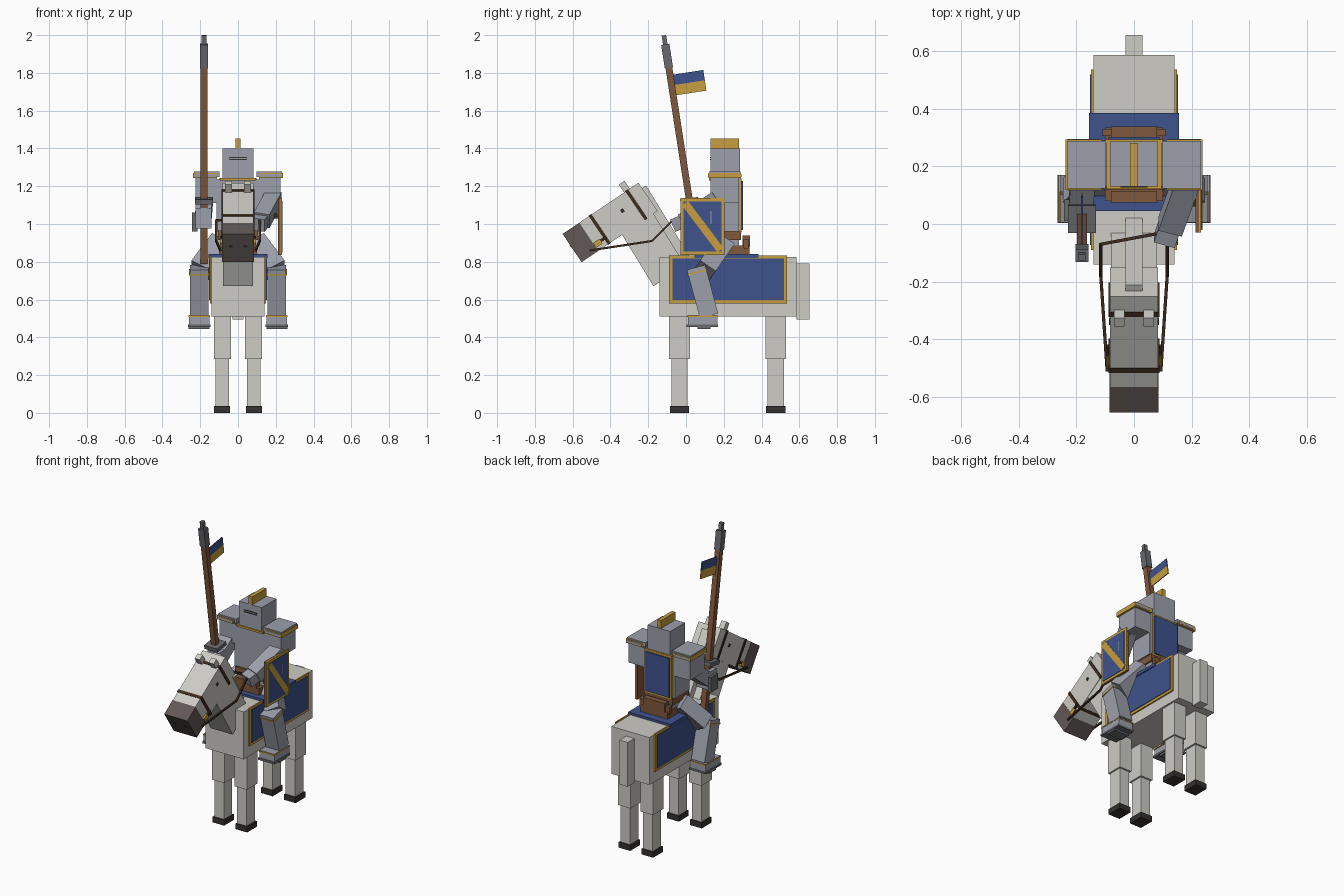
import bpy, bmesh
from math import radians
from mathutils import Matrix, Vector

if "Cube" in bpy.data.objects:
    bpy.data.objects.remove(bpy.data.objects["Cube"])


def material(name, r, g, b):
    m = bpy.data.materials.new(name)
    lin = [(c / 255 / 12.92 if c < 10 else ((c / 255 + 0.055) / 1.055) ** 2.4) for c in (r, g, b)]
    m.diffuse_color = (*lin, 1)
    m.use_nodes = True
    m.node_tree.nodes["Principled BSDF"].inputs["Base Color"].default_value = m.diffuse_color
    return m


COAT = material("pale_coat", 205, 204, 197)
MUZZLE = material("dark_muzzle", 98, 88, 86)
HOOF = material("black_hoof", 52, 50, 48)
STEEL = material("steel", 156, 160, 171)
IRON = material("dark_iron", 104, 106, 110)
WOOD = material("brown_wood", 128, 88, 60)
STRAP = material("strap_leather", 62, 44, 28)
GOLD = material("gold_trim", 200, 158, 62)
BLUE = material("blue_cloth", 62, 82, 140)


def box(name, mat, lo, hi, frame=Matrix()):
    """Box between two corners, given in a local frame."""
    bm = bmesh.new()
    bmesh.ops.create_cube(bm, size=1)
    for v in bm.verts:
        v.co = frame @ Vector([l + (c + 0.5) * (h - l) for c, l, h in zip(v.co, lo, hi)])
    me = bpy.data.meshes.new(name)
    bm.to_mesh(me)
    bm.free()
    me.materials.append(mat)
    ob = bpy.data.objects.new(name, me)
    bpy.context.collection.objects.link(ob)
    return ob


def beam(name, mat, p, q, w, h):
    """Square-section bar from p to q; w is its width across x, h the other width."""
    p, q = Vector(p), Vector(q)
    z = (q - p).normalized()
    x = (Vector((1, 0, 0)) - z * z.x)
    x = x.normalized() if x.length > 0.05 else Vector((0, 1, 0))
    y = z.cross(x)
    rot = Matrix((x, y, z)).transposed().to_4x4()
    return box(name, mat, (-w / 2, -h / 2, 0), (w / 2, h / 2, (q - p).length),
               Matrix.Translation(p) @ rot)


def pair(name, mat, lo, hi, frame=Matrix()):
    """Box on both sides of the x = 0 plane."""
    box("left_" + name, mat, lo, hi, frame)
    box("right_" + name, mat, (-hi[0], lo[1], lo[2]), (-lo[0], hi[1], hi[2]), frame)


def tilt(y, z, deg, x=0):
    return Matrix.Translation((x, y, z)) @ Matrix.Rotation(radians(deg), 4, 'X')


# Horse body, tail and legs
box("horse_body", COAT, (-.14, -.14, .51), (.14, .585, .825))
box("tail", COAT, (-.03, .585, .495), (.03, .655, .79))
for leg, y in (("front", -.035), ("hind", .475)):
    pair(leg + "_upper_leg", COAT, (.037, y - .055, .285), (.128, y + .055, .515))
    pair(leg + "_lower_leg", COAT, (.048, y - .043, .03), (.118, y + .043, .29))
    pair(leg + "_hoof", HOOF, (.042, y - .051, 0), (.127, y + .051, .037))

# Neck and mane
neck = tilt(-.178, .872, 31.5)
box("neck", COAT, (-.08, -.1, -.174), (.08, .1, .174), neck)
box("mane", COAT, (-.03, .1, -.17), (.03, .145, .30), neck)

# Head with bridle
head = tilt(-.402, 1.008, 34)
box("head", COAT, (-.083, -.136, -.09), (.083, .2425, .09), head)
box("muzzle", MUZZLE, (-.085, -.2425, -.09), (.085, -.136, .09), head)
pair("ear", COAT, (.033, .15, .09), (.07, .187, .14), head)
pair("eye", HOOF, (.08, .08, .005), (.086, .098, .025), head)
pair("nostril", HOOF, (.03, -.245, .005), (.048, -.24, .02), head)
box("noseband", STRAP, (-.088, -.075, -.093), (.088, -.057, .093), head)
box("cheek_strap", STRAP, (-.088, .159, -.093), (.088, .177, .093), head)
pair("bit_ring", GOLD, (.084, -.135, -.07), (.094, -.095, -.04), head)
pair("bit", STRAP, (.084, -.095, -.06), (.096, -.06, -.045), head)

# Reins
for side, s in (("left", 1), ("right", -1)):
    path = [(s * .093, -.51, .86), (s * .115, -.18, .91), (s * .115, -.07, 1.02)]
    path.append((.1, -.03, 1.02))
    for i, (p, q) in enumerate(zip(path, path[1:])):
        beam(f"{side}_rein_{i}", STRAP, p, q, .011, .011)

# Side cloths with gold borders, blanket across the back
pair("cloth_border", GOLD, (.14, -.09, .58), (.149, .535, .832))
pair("cloth_panel", BLUE, (.142, -.072, .597), (.153, .518, .817))
box("blanket", BLUE, (-.156, .045, .82), (.156, .385, .84))

# Saddle
box("saddle_seat", WOOD, (-.1, .08, .838), (.1, .335, .885))
box("saddle_cantle", WOOD, (-.08, .3, .88), (.08, .338, .94))
pair("cantle_wing", WOOD, (.08, .305, .87), (.11, .33, .92))
box("saddle_pommel", WOOD, (-.08, .075, .88), (.08, .115, .92))

# Rider torso
box("hips", STEEL, (-.095, .13, .87), (.095, .28, .93))
box("belt", WOOD, (-.105, .12, .915), (.105, .29, .965))
box("torso", STEEL, (-.115, .13, .96), (.115, .28, 1.235))
box("collar_trim", GOLD, (-.095, .122, 1.23), (.095, .292, 1.243))

# Helmet with crest and visor slits
box("helmet", STEEL, (-.083, .13, 1.24), (.083, .285, 1.4))
box("helmet_crest", GOLD, (-.013, .13, 1.4), (.013, .28, 1.452))
for z in (1.338, 1.35):
    box("visor_slit", HOOF, (-.047, .127, z), (.047, .131, z + .005))

# Back cloth
box("cape_border", GOLD, (-.1, .28, .955), (.1, .293, 1.24))
box("cape", BLUE, (-.088, .285, .967), (.088, .302, 1.228))

# Shoulders and upper arms
pair("shoulder_trim", GOLD, (.113, .118, 1.243), (.238, .292, 1.27))
pair("shoulder_plate", STEEL, (.098, .123, 1.25), (.233, .288, 1.278))
pair("shoulder_face", STEEL, (.12, .116, 1.25), (.231, .294, 1.264))
pair("upper_arm", STEEL, (.11, .13, 1.11), (.226, .28, 1.245))

# Left arm holding the reins
beam("left_forearm", STEEL, (.19, .17, 1.14), (.125, -.01, 1.02), .085, .085)
beam("left_hand", STEEL, (.125, .0, 1.02), (.105, -.06, .995), .075, .07)

# Right arm gripping the lance
beam("right_forearm", STEEL, (-.175, .2, 1.14), (-.185, .05, 1.02), .085, .085)
box("right_hand", STEEL, (-.225, .0, .975), (-.14, .09, 1.085))
box("right_gauntlet_cuff", IRON, (-.243, .01, .96), (-.215, .085, 1.06))

# Lance, built along its own tilted axis
lance = tilt(.07, .79, 8.8, -.18)
box("lance_shaft", WOOD, (-.018, -.018, 0), (.018, .018, 1.07), lance)
box("lance_guard", IRON, (-.048, -.048, .325), (.048, .048, .35), lance)
box("lance_socket", IRON, (-.022, -.022, 1.05), (.022, .022, 1.175), lance)
box("lance_tip", IRON, (-.012, -.012, 1.175), (.012, .012, 1.223), lance)
box("flag_top", BLUE, (-.003, .018, .955), (.003, .178, 1.01), lance)
box("flag_bottom", GOLD, (-.003, .018, .9), (.003, .178, .955), lance)

# Shield on the left arm
box("shield_back", WOOD, (.213, -.03, .837), (.226, .205, 1.137))
box("shield_border", GOLD, (.224, -.03, .837), (.232, .205, 1.137))
box("shield_face", BLUE, (.226, -.013, .854), (.235, .188, 1.12))
beam("shield_band", GOLD, (.232, -.005, 1.11), (.232, .182, .862), .009, .04)
box("shield_stud", STEEL, (.232, .13, 1.0), (.2365, .135, 1.07))
box("shield_strap", STRAP, (.16, .06, 1.03), (.214, .1, 1.055))

# Rider legs, feet and stirrups
shin = tilt(.088, .64, 15)
for side, s in (("left", 1), ("right", -1)):
    beam(side + "_thigh", STEEL, (s * .09, .2, .9), (s * .2, .1, .755), .11, .1)
pair("shin", STEEL, (.157, -.05, -.13), (.255, .05, .135), shin)
pair("knee_trim", GOLD, (.153, -.053, .105), (.259, .053, .113), shin)
pair("foot", STEEL, (.152, .01, .465), (.26, .168, .518))
pair("foot_trim", GOLD, (.148, .005, .508), (.262, .17, .515))
pair("sole", IRON, (.145, .003, .455), (.265, .17, .468))
pair("stirrup", IRON, (.15, .06, .443), (.262, .13, .457))
